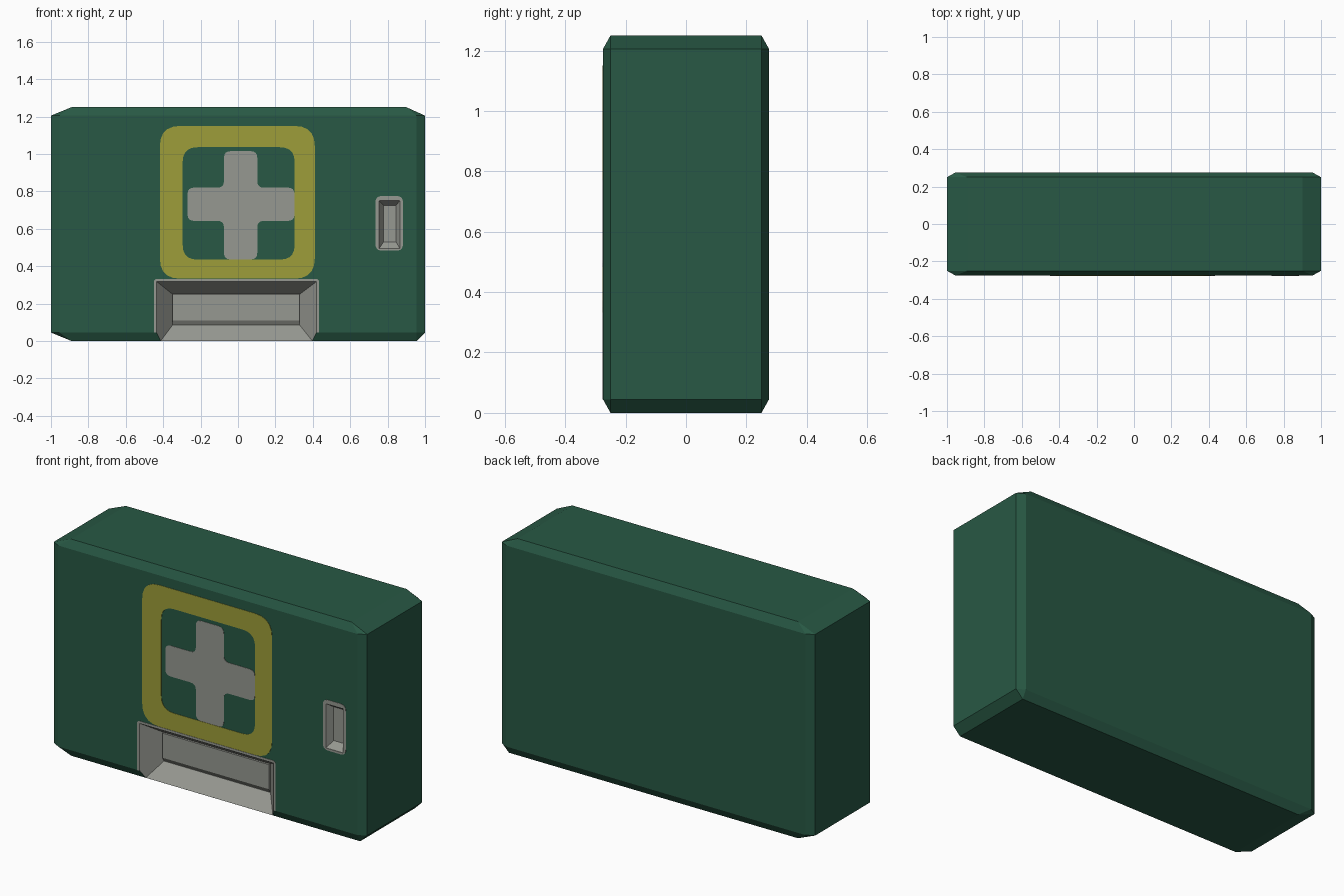
import bpy, bmesh, math
from mathutils import Vector

if "Cube" in bpy.data.objects:
    bpy.data.objects.remove(bpy.data.objects["Cube"])

FRONT = -0.275          # y of the front face


def material(name, rgb):
    m = bpy.data.materials.new(name)
    m.diffuse_color = (*rgb, 1)
    m.use_nodes = True
    m.node_tree.nodes["Principled BSDF"].inputs["Base Color"].default_value = m.diffuse_color
    return m


green = material("dark green", (0.021, 0.098, 0.058))
grey = material("warm grey", (0.305, 0.314, 0.283))
yellow = material("olive yellow", (0.337, 0.337, 0.041))


def finish(bm, name, mats, index=0):
    bmesh.ops.recalc_face_normals(bm, faces=bm.faces[:])
    for f in bm.faces:
        f.material_index = index
    me = bpy.data.meshes.new(name)
    bm.to_mesh(me)
    bm.free()
    for m in mats:
        me.materials.append(m)
    ob = bpy.data.objects.new(name, me)
    bpy.context.collection.objects.link(ob)
    return ob


def hull(name, points, mats, index=0):
    """Convex solid around a few points."""
    bm = bmesh.new()
    for p in points:
        bm.verts.new(p)
    bmesh.ops.convex_hull(bm, input=bm.verts[:])
    bmesh.ops.dissolve_limit(bm, angle_limit=math.radians(0.5),
                             verts=bm.verts[:], edges=bm.edges[:])
    return finish(bm, name, mats, index)


def rect(x0, x1, z0, z1):
    return [(x0, z0), (x1, z0), (x1, z1), (x0, z1)]


def at_y(outline, y):
    return [(x, y, z) for x, z in outline]


def rounded(outline, r, n=5):
    """Round every corner of an outline with a small curve."""
    out = []
    for i, c in enumerate(outline):
        c = Vector(c)
        a = c + (Vector(outline[i - 1]) - c).normalized() * r
        b = c + (Vector(outline[(i + 1) % len(outline)]) - c).normalized() * r
        for k in range(n + 1):
            t = k / n
            out.append(tuple(a * (1 - t) ** 2 + c * 2 * t * (1 - t) + b * t * t))
    return out


def plate(name, outer, mat, inner=None, thick=0.002):
    """Thin plate on the front face, optionally with a matching hole."""
    bm = bmesh.new()
    vo = [bm.verts.new(p) for p in at_y(outer, FRONT)]
    if inner:
        vi = [bm.verts.new(p) for p in at_y(inner, FRONT)]
        n = len(vo)
        for i in range(n):
            j = (i + 1) % n
            bm.faces.new((vo[i], vo[j], vi[j], vi[i]))
    else:
        bm.faces.new(vo)
    ext = bmesh.ops.extrude_face_region(bm, geom=bm.faces[:])
    moved = [g for g in ext["geom"] if isinstance(g, bmesh.types.BMVert)]
    bmesh.ops.translate(bm, verts=moved, vec=(0, -thick, 0))
    return finish(bm, name, [mat])


# Case: chamfered box from its six flat sides
pts = at_y(rect(-0.955, 0.955, 0.045, 1.205), FRONT)
pts += at_y(rect(-0.955, 0.955, 0.045, 1.205), -FRONT)
for y in (-0.25, 0.25):
    pts += at_y(rect(-1, 1, 0.045, 1.205), y)
    pts += [(-0.89, y, 1.25), (0.9, y, 1.25), (-0.89, y, 0), (0.955, y, 0)]
case = hull("case", pts, [green, grey])


def cut(opening, back, depth):
    """Cut a tapered grey-lined recess into the case front."""
    p = at_y(opening, FRONT - 0.03) + at_y(opening, FRONT)
    p += at_y(back, FRONT + depth)
    cutter = hull("recess_cutter", p, [green, grey], 1)
    cutter.hide_render = True
    mod = case.modifiers.new("recess", 'BOOLEAN')
    mod.operation = 'DIFFERENCE'
    mod.solver = 'EXACT'
    mod.object = cutter
    bpy.context.view_layer.objects.active = case
    bpy.ops.object.modifier_apply(modifier=mod.name)
    bpy.data.objects.remove(cutter)


# Lower hand recess and side latch recess
cut(rect(-0.435, 0.42, -0.028, 0.318), rect(-0.35, 0.33, 0.085, 0.25), 0.10)
cut(rect(0.755, 0.865, 0.495, 0.75), rect(0.778, 0.845, 0.53, 0.725), 0.035)

# Ledge on the back wall of the hand recess, with a slanted underside
hull("recess_ledge",
     at_y(rect(-0.35, 0.33, 0.11, 0.252), -0.19)
     + at_y(rect(-0.35, 0.33, 0.085, 0.252), -0.174), [grey])

# Grey rims around the recesses
plate("hand_recess_rim",
      [(-0.45, 0.045), (-0.45, 0.322), (-0.44, 0.332), (0.422, 0.332),
       (0.432, 0.322), (0.432, 0.045), (0.42, 0.045), (0.42, 0.318),
       (-0.435, 0.318), (-0.435, 0.045)], grey)
plate("latch_rim", rounded(rect(0.735, 0.882, 0.483, 0.775), 0.035), grey,
      rounded(rect(0.755, 0.865, 0.495, 0.75), 0.001))

# Painted square frame and cross
plate("yellow_frame", rounded(rect(-0.418, 0.411, 0.333, 1.15), 0.11), yellow,
      rounded(rect(-0.296, 0.303, 0.435, 1.036), 0.08))
x0, x1, x2, x3 = -0.27, -0.075, 0.103, 0.302
z0, z1, z2, z3 = 0.436, 0.642, 0.82, 1.015
plate("cross", rounded([(x1, z0), (x2, z0), (x2, z1), (x3, z1), (x3, z2), (x2, z2),
                        (x2, z3), (x1, z3), (x1, z2), (x0, z2), (x0, z1), (x1, z1)],
                       0.035, 4), grey)
